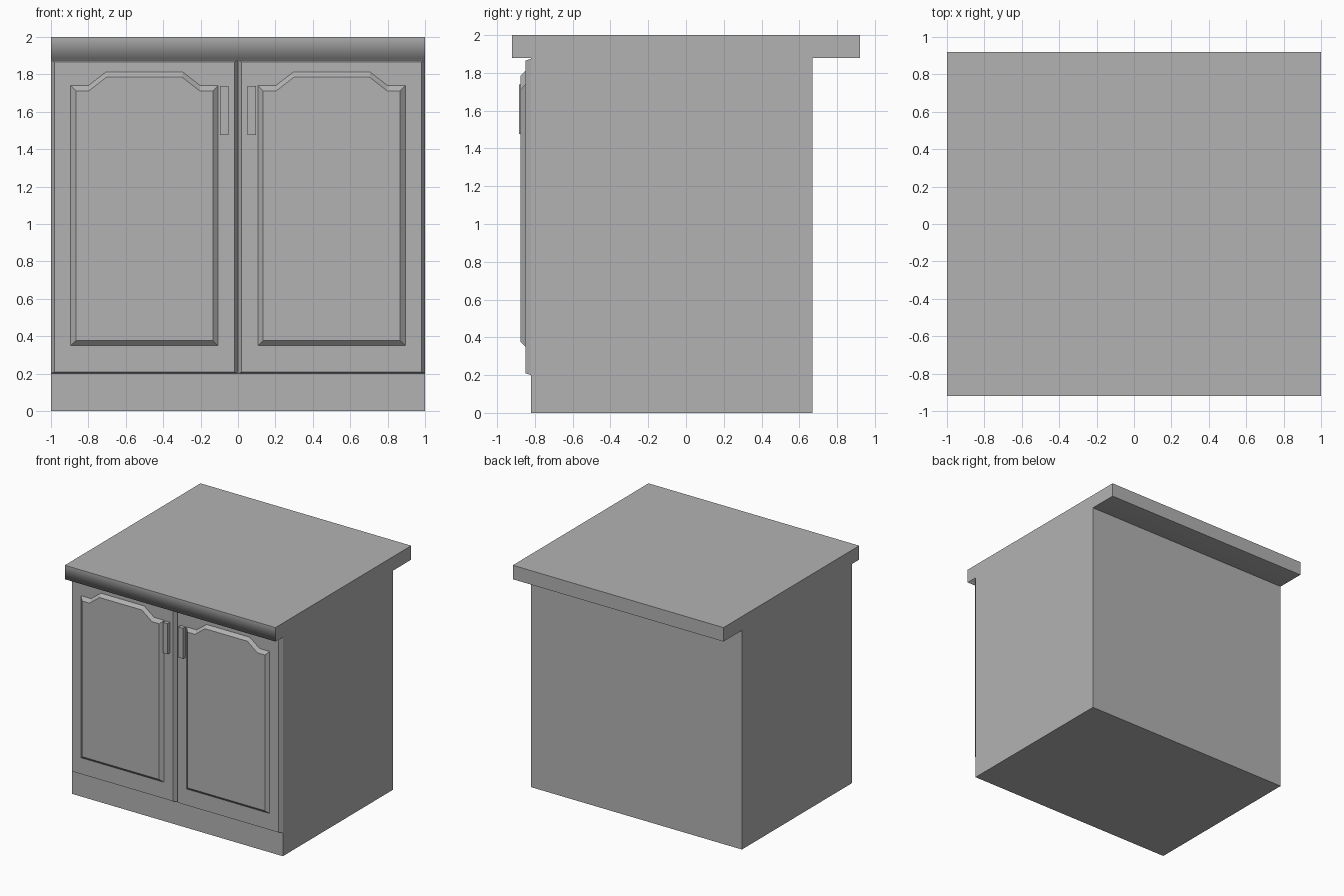
import bpy, bmesh

cube = bpy.data.objects.get("Cube")
if cube:
    bpy.data.objects.remove(cube, do_unlink=True)

grey = bpy.data.materials.new("plain_grey")
grey.use_nodes = True
GREY = (0.45, 0.45, 0.45, 1)
grey.diffuse_color = GREY
grey.node_tree.nodes["Principled BSDF"].inputs["Base Color"].default_value = GREY


def finish(name, bm):
    bmesh.ops.recalc_face_normals(bm, faces=bm.faces)
    mesh = bpy.data.meshes.new(name)
    bm.to_mesh(mesh)
    bm.free()
    mesh.materials.append(grey)
    obj = bpy.data.objects.new(name, mesh)
    bpy.context.collection.objects.link(obj)
    return obj


def loft(name, back, front, y_back, y_front):
    """Solid between two matching x-z outlines at different depths."""
    bm = bmesh.new()
    a = [bm.verts.new((x, y_back, z)) for x, z in back]
    b = [bm.verts.new((x, y_front, z)) for x, z in front]
    bm.faces.new(a)
    bm.faces.new(b)
    n = len(a)
    for i in range(n):
        j = (i + 1) % n
        bm.faces.new((a[i], a[j], b[j], b[i]))
    return finish(name, bm)


def rect(x0, x1, z0, z1):
    return [(x0, z0), (x1, z0), (x1, z1), (x0, z1)]


def arched(x0, x1, z0, z1, top, foot, crown):
    """Rectangle whose top edge steps up to a flat crown."""
    return [(x0, z0), (x1, z0), (x1, z1), (x1 - foot, z1), (x1 - crown, top),
            (x0 + crown, top), (x0 + foot, z1), (x0, z1)]


def box(name, x0, x1, y0, y1, z0, z1):
    return loft(name, rect(x0, x1, z0, z1), rect(x0, x1, z0, z1), y1, y0)


# Carcass with plinth
box("carcass", -1, 1, -0.82, 0.67, 0, 1.88)

# Worktop, with its front lip shaded softly into the underside
top = box("worktop", -1, 1, -0.92, 0.92, 1.88, 2)
for face in top.data.polygons:
    face.use_smooth = face.normal.y < -0.9 or face.normal.z < -0.9
for edge in top.data.edges:
    pts = [top.data.vertices[v].co for v in edge.vertices]
    edge.use_edge_sharp = not all(p.y < 0 and p.z < 1.9 for p in pts)

# Doors, raised panels and handles, mirrored about the centre
for name, s in (("left", 1), ("right", -1)):
    def side(outline):
        return [(s * x, z) for x, z in outline]

    loft(name + "_door", side(rect(0, 1, 0.2, 1.875)),
         side(rect(0.02, 0.98, 0.21, 1.865)), -0.82, -0.85)
    loft(name + "_panel",
         side(arched(0.107, 0.895, 0.35, 1.74, 1.812, 0.095, 0.188)),
         side(arched(0.135, 0.867, 0.376, 1.712, 1.786, 0.07, 0.165)),
         -0.85, -0.875)
    loft(name + "_handle", side(rect(0.05, 0.096, 1.476, 1.738)),
         side(rect(0.05, 0.096, 1.476, 1.738)), -0.85, -0.883)
